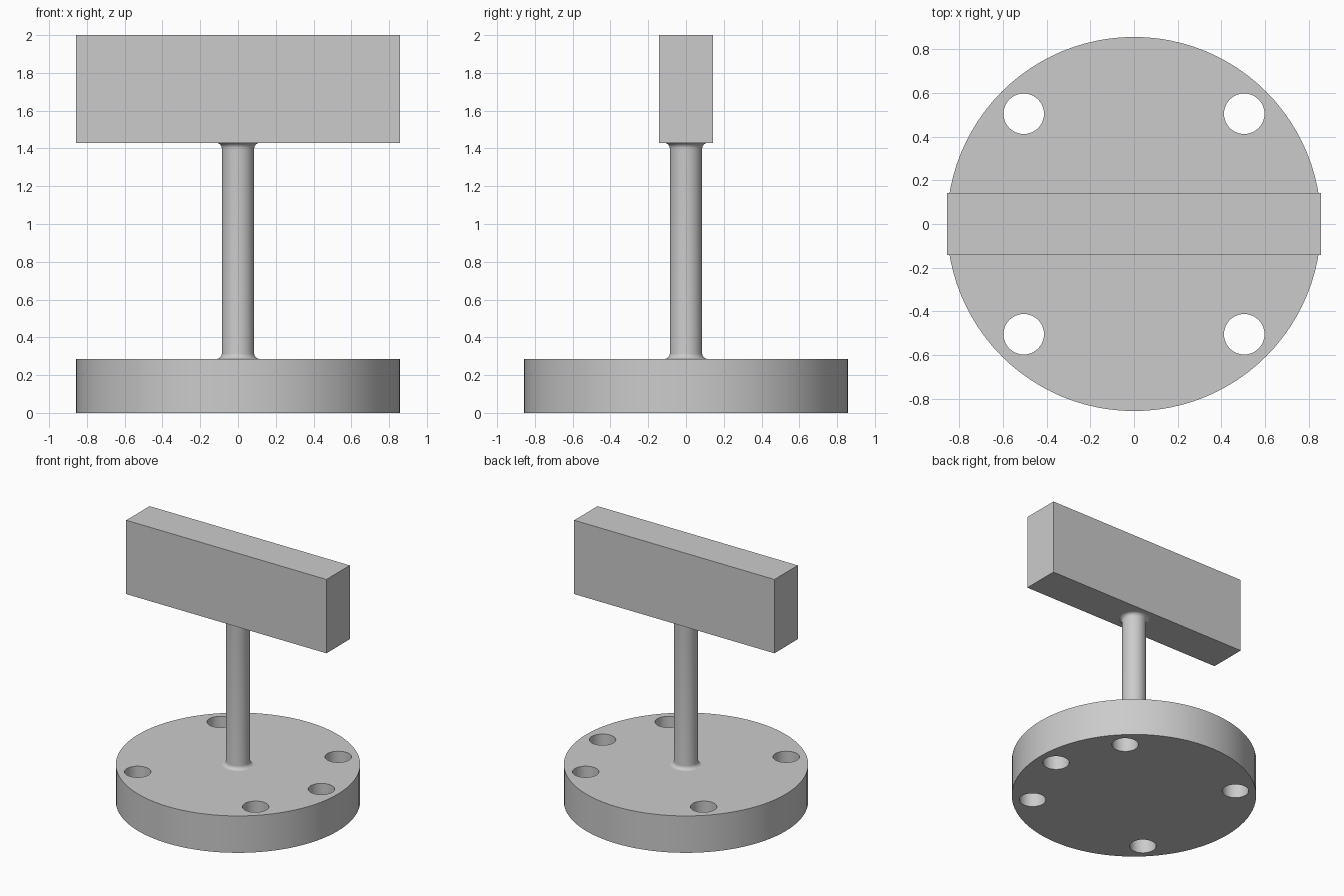
import bpy
import bmesh
from math import cos, sin, pi, radians
from mathutils import Matrix

cube = bpy.data.objects.get("Cube")
if cube:
    bpy.data.objects.remove(cube, do_unlink=True)

U = 2 / 70                      # design unit
BASE_R, BASE_H = 30 * U, 10 * U
BEAM_H, BEAM_BOTTOM = 20 * U, 50 * U
POST_R, FILLET = 3 * U, U
HOLE_R, BOLT_R = 3.25 * U, 25 * U

grey = bpy.data.materials.new("plain grey")
grey.use_nodes = True
grey.diffuse_color = (0.6, 0.6, 0.6, 1)
grey.node_tree.nodes["Principled BSDF"].inputs["Base Color"].default_value = grey.diffuse_color


def make_object(name, bm):
    bmesh.ops.recalc_face_normals(bm, faces=bm.faces)
    mesh = bpy.data.meshes.new(name)
    bm.to_mesh(mesh)
    bm.free()
    mesh.materials.append(grey)
    obj = bpy.data.objects.new(name, mesh)
    bpy.context.collection.objects.link(obj)
    return obj


def activate(obj):
    bpy.ops.object.select_all(action='DESELECT')
    obj.select_set(True)
    bpy.context.view_layer.objects.active = obj


def smooth(obj):
    activate(obj)
    bpy.ops.object.shade_smooth_by_angle(angle=radians(30))


def add_cylinder(bm, radius, height, x, y, z, segments):
    bmesh.ops.create_cone(bm, cap_ends=True, segments=segments, radius1=radius,
                          radius2=radius, depth=height,
                          matrix=Matrix.Translation((x, y, z)))


# Round base plate
bm = bmesh.new()
add_cylinder(bm, BASE_R, BASE_H, 0, 0, BASE_H / 2, 96)
base = make_object("base_plate", bm)

# Five bolt holes: four on the diagonals and one on the left
bm = bmesh.new()
for angle in (0, 45, 135, 225, 315):
    a = radians(angle)
    add_cylinder(bm, HOLE_R, BASE_H * 2, BOLT_R * cos(a), BOLT_R * sin(a), BASE_H / 2, 40)
cutter = make_object("hole_cutter", bm)
cutter.hide_render = True
cut = base.modifiers.new("bolt holes", 'BOOLEAN')
cut.operation = 'DIFFERENCE'
cut.solver = 'EXACT'
cut.object = cutter
activate(base)
bpy.ops.object.modifier_apply(modifier=cut.name)
bpy.data.objects.remove(cutter, do_unlink=True)
smooth(base)

# Post with a concave fillet at each end, turned from a profile
steps = 8
lower = []
for i in range(steps + 1):
    t = i / steps * pi / 2
    lower.append((POST_R + FILLET * (1 - sin(t)), BASE_H + FILLET * (1 - cos(t))))
upper = [(r, BASE_H + BEAM_BOTTOM - z) for r, z in reversed(lower)]
bm = bmesh.new()
verts = [bm.verts.new((r, 0, z)) for r, z in lower + upper]
edges = [bm.edges.new(pair) for pair in zip(verts, verts[1:])]
bmesh.ops.spin(bm, geom=verts + edges, cent=(0, 0, 0), axis=(0, 0, 1),
               angle=2 * pi, steps=48, use_merge=True)
bmesh.ops.remove_doubles(bm, verts=bm.verts, dist=1e-5)
smooth(make_object("post", bm))

# Rectangular beam on top
bm = bmesh.new()
bmesh.ops.create_cube(bm, size=1)
bmesh.ops.scale(bm, vec=(2 * BASE_R, 10 * U, BEAM_H), verts=bm.verts)
bmesh.ops.translate(bm, vec=(0, 0, BEAM_BOTTOM + BEAM_H / 2), verts=bm.verts)
make_object("top_beam", bm)
